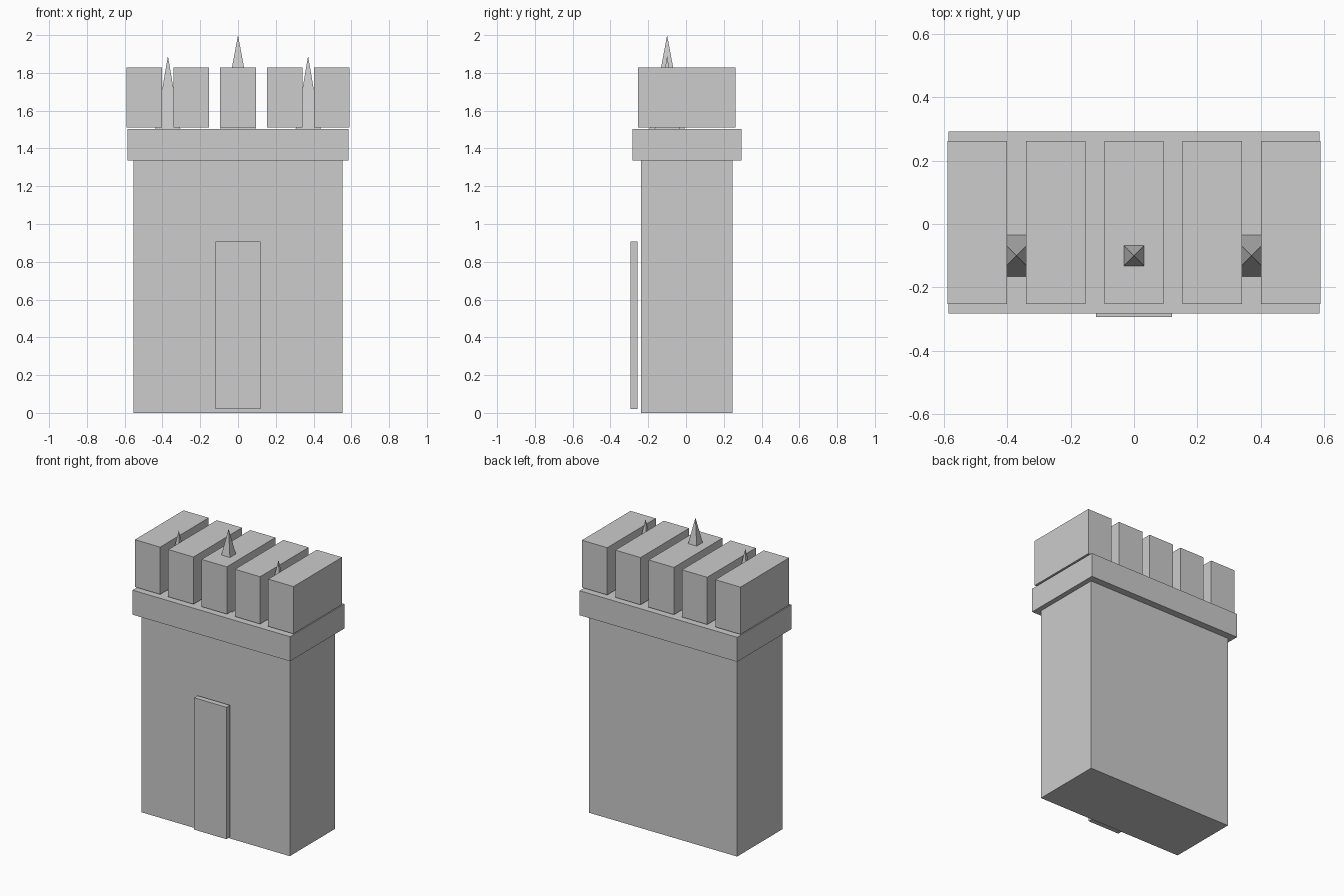
import bpy, bmesh

if "Cube" in bpy.data.objects:
    bpy.data.objects.remove(bpy.data.objects["Cube"])

stone = bpy.data.materials.new("light grey stone")
stone.diffuse_color = (0.604, 0.604, 0.604, 1)
stone.use_nodes = True
stone.node_tree.nodes["Principled BSDF"].inputs["Base Color"].default_value = stone.diffuse_color


def finish(name, bm):
    bmesh.ops.recalc_face_normals(bm, faces=bm.faces)
    mesh = bpy.data.meshes.new(name)
    bm.to_mesh(mesh)
    bm.free()
    mesh.materials.append(stone)
    bpy.context.collection.objects.link(bpy.data.objects.new(name, mesh))


def box(name, x, y, z):
    """Box from (min, max) ranges on each axis."""
    bm = bmesh.new()
    bmesh.ops.create_cube(bm, size=1)
    for v in bm.verts:
        v.co = [r[0] if c < 0 else r[1] for c, r in zip(v.co, (x, y, z))]
    finish(name, bm)


def spike(name, x, y, half, z0, z1):
    """Square pyramid with its sides along the axes."""
    bm = bmesh.new()
    base = [bm.verts.new((x + sx * half, y + sy * half, z0))
            for sx, sy in ((-1, -1), (1, -1), (1, 1), (-1, 1))]
    tip = bm.verts.new((x, y, z1))
    bm.faces.new(base)
    for i in range(4):
        bm.faces.new((base[i], base[(i + 1) % 4], tip))
    finish(name, bm)


# Tower body, cornice and door slab
box("tower_body", (-0.552, 0.552), (-0.238, 0.245), (0, 1.337))
box("cornice", (-0.586, 0.586), (-0.283, 0.293), (1.337, 1.502))
box("door", (-0.12, 0.12), (-0.294, -0.257), (0.02, 0.907))

# Five battlement blocks, floating just above the cornice
for i in range(5):
    cx = (i - 2) * 0.248
    box(f"battlement_{i + 1}", (cx - 0.094, cx + 0.094), (-0.253, 0.263), (1.511, 1.829))

# Spikes: tall one through the middle block, shorter ones in the outer gaps
spike("centre_spike", 0, -0.1, 0.093, 1.502, 2.0)
for side, sx in (("left", -1), ("right", 1)):
    spike(f"{side}_spike", sx * 0.371, -0.1, 0.066, 1.502, 1.89)
